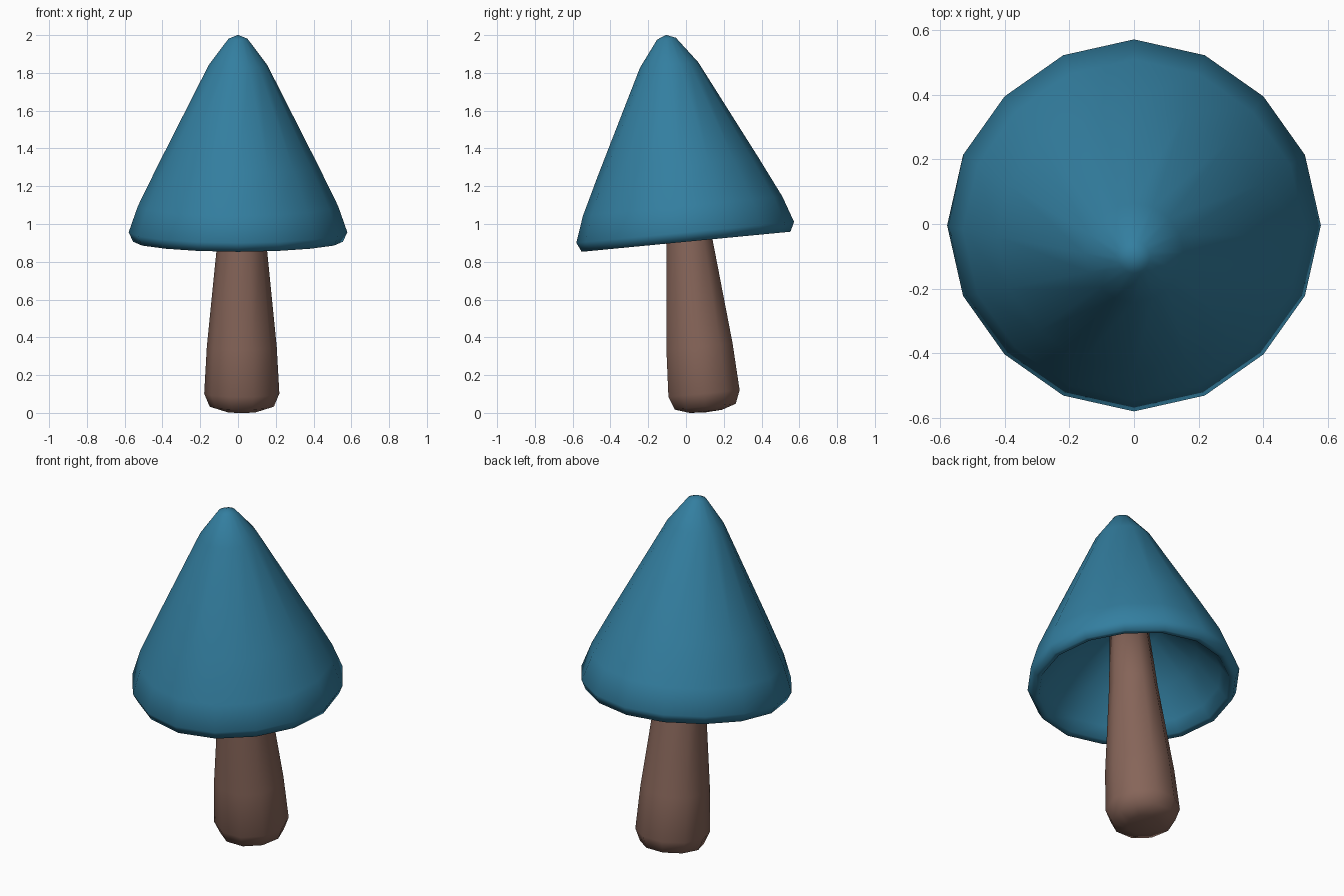
import bpy, bmesh
from math import sin, cos, pi, radians
from mathutils import Matrix, Vector

if "Cube" in bpy.data.objects:
    bpy.data.objects.remove(bpy.data.objects["Cube"])

TILT = Matrix.Rotation(radians(5.5), 4, 'X')


def lathe(name, profile, sides, origin, color, pinch=0.0):
    """Revolve (radius, height) points round a tilted axis; pinch draws the diagonals in."""
    bm = bmesh.new()
    place = Matrix.Translation(origin) @ TILT
    rings = []
    for r, h in profile:
        if r == 0:
            rings.append([bm.verts.new(place @ Vector((0, 0, h)))] * sides)
            continue
        ring = []
        for i in range(sides):
            a = 2 * pi * i / sides
            q = r * (1 - pinch * sin(2 * a) ** 2)
            ring.append(bm.verts.new(place @ Vector((q * cos(a), q * sin(a), h))))
        rings.append(ring)
    for a, b in zip(rings, rings[1:]):
        for i in range(sides):
            j = (i + 1) % sides
            bm.faces.new(list(dict.fromkeys((a[i], a[j], b[j], b[i]))))
    bmesh.ops.recalc_face_normals(bm, faces=bm.faces)
    for f in bm.faces:
        f.smooth = True
    mesh = bpy.data.meshes.new(name)
    bm.to_mesh(mesh)
    bm.free()
    mat = bpy.data.materials.new(name + "_color")
    mat.diffuse_color = color
    mat.use_nodes = True
    mat.node_tree.nodes["Principled BSDF"].inputs["Base Color"].default_value = mat.diffuse_color
    mesh.materials.append(mat)
    obj = bpy.data.objects.new(name, mesh)
    bpy.context.collection.objects.link(obj)
    return obj


# hollow conical cap: domed underside, soft rim, outer cone, rounded tip
lathe("cap",
      [(0, 0.40), (0.16, 0.36), (0.36, 0.20), (0.48, 0.06),
       (0.52, 0.0), (0.555, -0.005), (0.579, 0.045), (0.53, 0.185), (0.425, 0.40),
       (0.155, 0.935), (0.05, 1.075), (0, 1.095)],
      16, (0, 0, 0.911), (0.033, 0.21, 0.35, 1), pinch=0.02)

# leaning tapered stem running up inside the cap
lathe("stem",
      [(0, 0), (0.09, 0.005), (0.17, 0.03), (0.199, 0.10), (0.185, 0.35),
       (0.13, 0.90), (0.10, 1.32), (0, 1.33)],
      10, (0.02, 0.105, 0.003), (0.24, 0.13, 0.10, 1))
